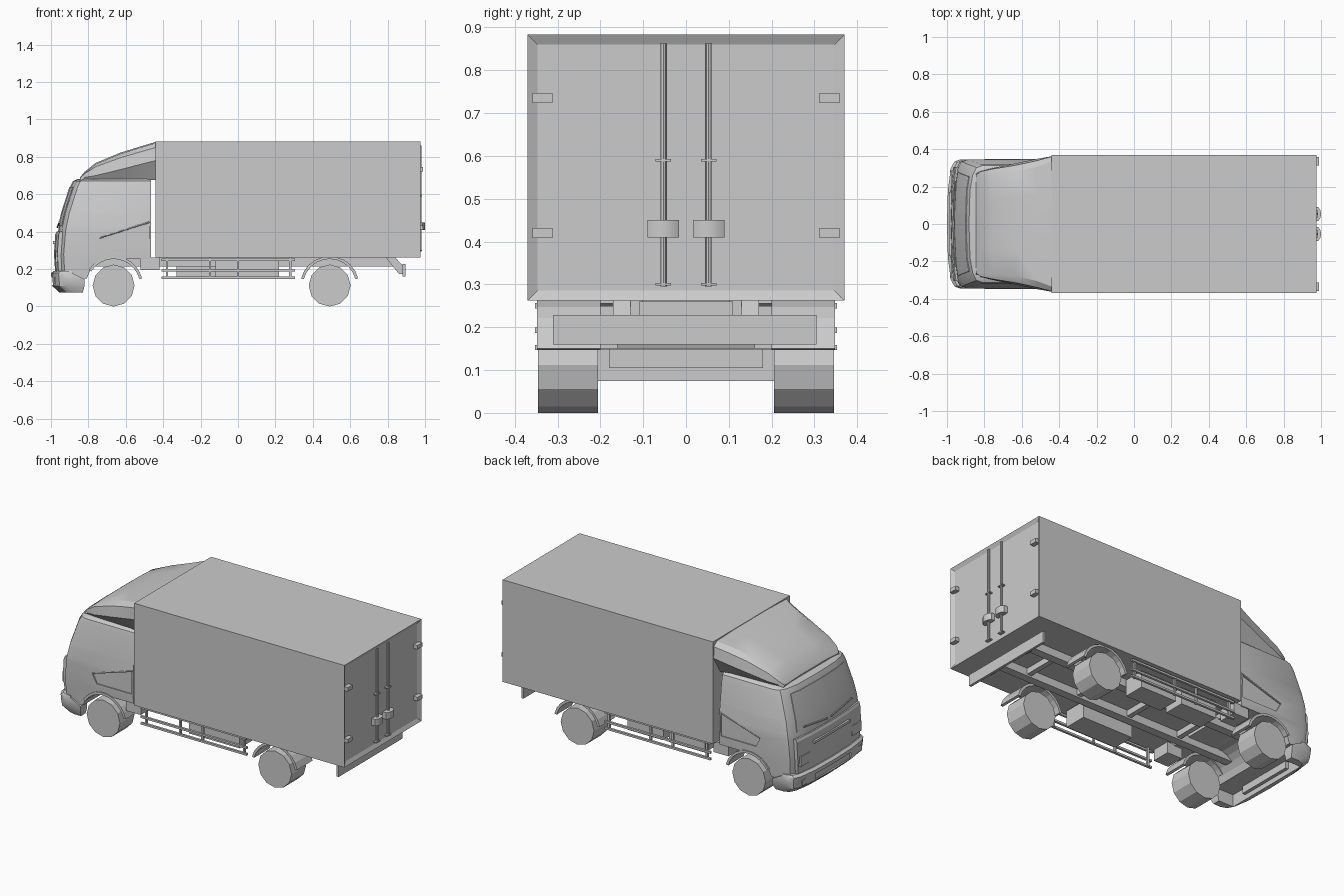
import bpy, bmesh, math
from mathutils import Vector

if "Cube" in bpy.data.objects:
    bpy.data.objects.remove(bpy.data.objects["Cube"])

grey = bpy.data.materials.new("plain_grey")
grey.use_nodes = True
COLOUR = (0.6, 0.6, 0.6, 1)
grey.diffuse_color = COLOUR
grey.node_tree.nodes["Principled BSDF"].inputs["Base Color"].default_value = COLOUR


def finish(name, bm, smooth=False):
    bmesh.ops.recalc_face_normals(bm, faces=bm.faces)
    me = bpy.data.meshes.new(name)
    bm.to_mesh(me)
    bm.free()
    me.materials.append(grey)
    ob = bpy.data.objects.new(name, me)
    bpy.context.collection.objects.link(ob)
    if smooth:
        bpy.ops.object.select_all(action='DESELECT')
        ob.select_set(True)
        bpy.context.view_layer.objects.active = ob
        bpy.ops.object.shade_smooth_by_angle(angle=math.radians(28))
    return ob


def loft(name, rings, smooth=False):
    """Skin closed rings of equal length and cap both ends."""
    bm = bmesh.new()
    vs = [[bm.verts.new(p) for p in r] for r in rings]
    n = len(vs[0])
    for a, b in zip(vs, vs[1:]):
        for i in range(n):
            j = (i + 1) % n
            bm.faces.new((a[i], a[j], b[j], b[i]))
    bm.faces.new(vs[0])
    bm.faces.new(vs[-1])
    return finish(name, bm, smooth)


def prism(name, pts, y0, y1, smooth=False):
    """Extrude an x-z outline along y; y0 may depend on z."""
    near = y0 if callable(y0) else lambda z: y0
    return loft(name, [[(x, near(z), z) for x, z in pts],
                       [(x, y1, z) for x, z in pts]], smooth)


def box(name, x, y, z):
    return prism(name, [(x[0], z[0]), (x[1], z[0]), (x[1], z[1]), (x[0], z[1])], *y)


def rod(name, a, b, r, sides=8):
    a, b = Vector(a), Vector(b)
    q = (b - a).to_track_quat('Z', 'Y')
    ring = [q @ Vector((r * math.cos(t), r * math.sin(t), 0))
            for t in (2 * math.pi * i / sides for i in range(sides))]
    return loft(name, [[p + e for p in ring] for e in (a, b)], sides < 12)


def arc(cx, cz, r, a0, a1, n):
    angles = [math.radians(a0 + (a1 - a0) * i / n) for i in range(n + 1)]
    return [(cx + r * math.cos(t), cz + r * math.sin(t)) for t in angles]


def cut(ob, cutter):
    cutter.hide_render = True
    mod = ob.modifiers.new("cut", 'BOOLEAN')
    mod.object, mod.operation, mod.solver = cutter, 'DIFFERENCE', 'EXACT'
    bpy.context.view_layer.objects.active = ob
    bpy.ops.object.modifier_apply(modifier=mod.name)
    bpy.data.objects.remove(cutter)


def mirrored(half):
    return half + [(x, -y, z) for x, y, z in reversed(half) if y > 0]


def body_ring(z, xf, hw, xb):
    """Horizontal cab section with a bowed front and rounded corners."""
    return mirrored([(xf, 0, z), (xf + .005, .18, z), (xf + .02, hw - .05, z),
                     (xf + .04, hw - .012, z), (xf + .075, hw, z), (xb, hw, z)])


def panel_ring(z, xf, hw, d):
    """Section of a thin panel lying on the cab front."""
    return mirrored([(xf - d, 0, z), (xf + .005 - d, .18, z),
                     (xf + .018 - d, hw - .055, z), (xf + .05, hw - .055, z)])


WHEEL_Z, FRONT_X, REAR_X = .112, -.665, .49
SIDES = (1, -1)

# Cargo box with recessed rear doors
bm = bmesh.new()
bmesh.ops.create_cube(bm, size=1)
for v in bm.verts:
    v.co = (.2675 + v.co.x * 1.415, v.co.y * .74, .5725 + v.co.z * .621)
bm.faces.ensure_lookup_table()
rear = max(bm.faces, key=lambda f: f.calc_center_median().x)
bmesh.ops.inset_region(bm, faces=[rear], thickness=.033)
bmesh.ops.translate(bm, verts=rear.verts, vec=(-.012, 0, 0))
finish("cargo_box", bm)

# Door rods, handles and hinges
for s in SIDES:
    y = s * .053
    rod("door_rod", (.975, y, .295), (.975, y, .862), .007)
    for z in (.30, .43, .59):
        box("rod_clip", (.96, .984), (y - .018, y + .018), (z - .003, z + .003))
    outline = [(.962, -.037), (.985, -.037), (.997, -.02), (1, 0),
               (.997, .02), (.985, .037), (.962, .037)]
    loft("door_handle", [[(x, y + w, z) for x, w in outline] for z in (.409, .45)], True)
    for z in (.735, .42):
        box("door_hinge", (.96, .99), (s * .312, s * .358), (z - .012, z + .012))

# Cab shell
levels = [(.15, -.965, .335), (.28, -.972, .343), (.40, -.962, .346), (.43, -.957, .345),
          (.50, -.942, .337), (.64, -.897, .320), (.67, -.882, .313), (.682, -.855, .295)]
cab = loft("cab", [body_ring(z, xf, hw, -.465) for z, xf, hw in levels], True)
cut(cab, prism("arch_cutter", arc(FRONT_X, WHEEL_Z, .148, 0, 360, 24)[:-1], -.5, .5))
cut(cab, box("floor_cutter", (FRONT_X, -.3), (-.5, .5), (0, .255)))

# Recessed side windows and lower door panels
window = [(-.905, .44), (-.865, .60), (-.85, .617), (-.50, .617), (-.485, .46), (-.72, .435)]
lower = [(-.74, .365), (-.71, .31), (-.475, .31), (-.475, .445)]
for s in SIDES:
    cut(cab, prism("window_cutter", window,
                   lambda z: s * (.337 - (z - .5) * .12), s * .5))
    cut(cab, prism("door_cutter", lower, s * .337, s * .5))
    rod("door_trim", (-.74, s * .344, .367), (-.47, s * .344, .452), .004)

# Windscreen, nose panel and lamps
loft("windscreen", [panel_ring(z, xf, hw - .012, .004) for z, xf, hw in levels[3:6]], True)
loft("nose_panel", [panel_ring(z, xf, hw, .012) for z, xf, hw in
                    [(.19, -.966, .35), (.28, -.972, .36), (.385, -.965, .36), (.40, -.958, .36)]])
box("grille_bar", (-.988, -.96), (-.17, .17), (.335, .35))
for s in SIDES:
    box("headlamp", (-.977, -.95), (s * .20, s * .29), (.235, .295))
    rod("wiper", (-.965, s * .02, .425), (-.955, s * .23, .45), .005)

# Wrap-around bumper
bumper = loft("bumper", [body_ring(z, xf, hw, xb) for z, xf, hw, xb in
                         [(.075, -.955, .325, -.83), (.11, -.993, .342, -.82),
                          (.145, -.997, .346, -.82), (.178, -1, .346, -.885),
                          (.19, -.985, .342, -.89)]], True)
cut(bumper, box("bumper_hollow", (-.93, -.7), (-.28, .28), (0, .148)))
cut(bumper, box("intake_cutter", (-1.1, -.982), (-.17, .17), (.115, .155)))
box("under_panel", (-.94, -.91), (-.18, .18), (.105, .15))
for s in SIDES:
    box("fog_lamp", (-.985, -.95), (s * .23, s * .285), (.12, .155))

# Roof air deflector
fairing = [(-.845, .27, .676, .26, .684, .24, .69), (-.82, .275, .676, .282, .69, .255, .72),
           (-.76, .28, .676, .298, .70, .265, .768), (-.63, .285, .676, .325, .732, .28, .822),
           (-.52, .29, .676, .348, .76, .305, .856), (-.44, .30, .676, .362, .78, .335, .88)]
loft("roof_deflector", [[(x, yb, zb), (x, ym, zm), (x, (ym + yt) / 2 + .012, zm * .3 + zt * .7),
                         (x, yt, zt - .006), (x, yt * .5, zt), (x, -yt * .5, zt),
                         (x, -yt, zt - .006), (x, -(ym + yt) / 2 - .012, zm * .3 + zt * .7),
                         (x, -ym, zm), (x, -yb, zb)]
                        for x, yb, zb, ym, zm, yt, zt in fairing], True)

# Wheels and mudguards
for s in SIDES:
    for x in (FRONT_X, REAR_X):
        prism("wheel", arc(x, WHEEL_Z, .112, 0, 360, 12)[:-1], s * .205, s * .345)
    for x, a0, a1 in ((REAR_X, 14, 166), (FRONT_X, 14, 148)):
        guard = arc(x, WHEEL_Z, .157, a0, a1, 10) + arc(x, WHEEL_Z, .142, a1, a0, 10)
        if x == REAR_X:
            guard = [(px, min(pz, .262)) for px, pz in guard]
        prism("mudguard", guard, s * .2, s * .348)
    box("step_box", (-.52, -.42), (s * .22, s * .335), (.195, .262))

# Chassis frame
for s in SIDES:
    box("chassis_rail", (-.80, .84), (s * .10, s * .15), (.215, .263))
    prism("bumper_bracket", [(.79, .262), (.84, .262), (.885, .215), (.885, .175), (.86, .175)],
          s * .13, s * .17)
for x in (-.40, -.05, .30, .65, .83):
    box("cross_member", (x - .015, x + .015), (-.11, .11), (.225, .26))
box("rear_bar", (.88, .895), (-.31, .305), (.16, .228))

# Tanks and side guards
box("fuel_tank", (-.12, .22), (-.30, -.16), (.15, .25))
for x in (-.33, -.05):
    box("storage_box", (x, x + .24), (.16, .29), (.15, .25))
for s in SIDES:
    for z in (.153, .193, .25):
        box("guard_rail", (-.41, .305), (s * .338, s * .352), (z - .006, z + .006))
    for x in (-.38, -.15, .0, .28):
        box("guard_post", (x - .006, x + .006), (s * .332, s * .345), (.147, .263))
